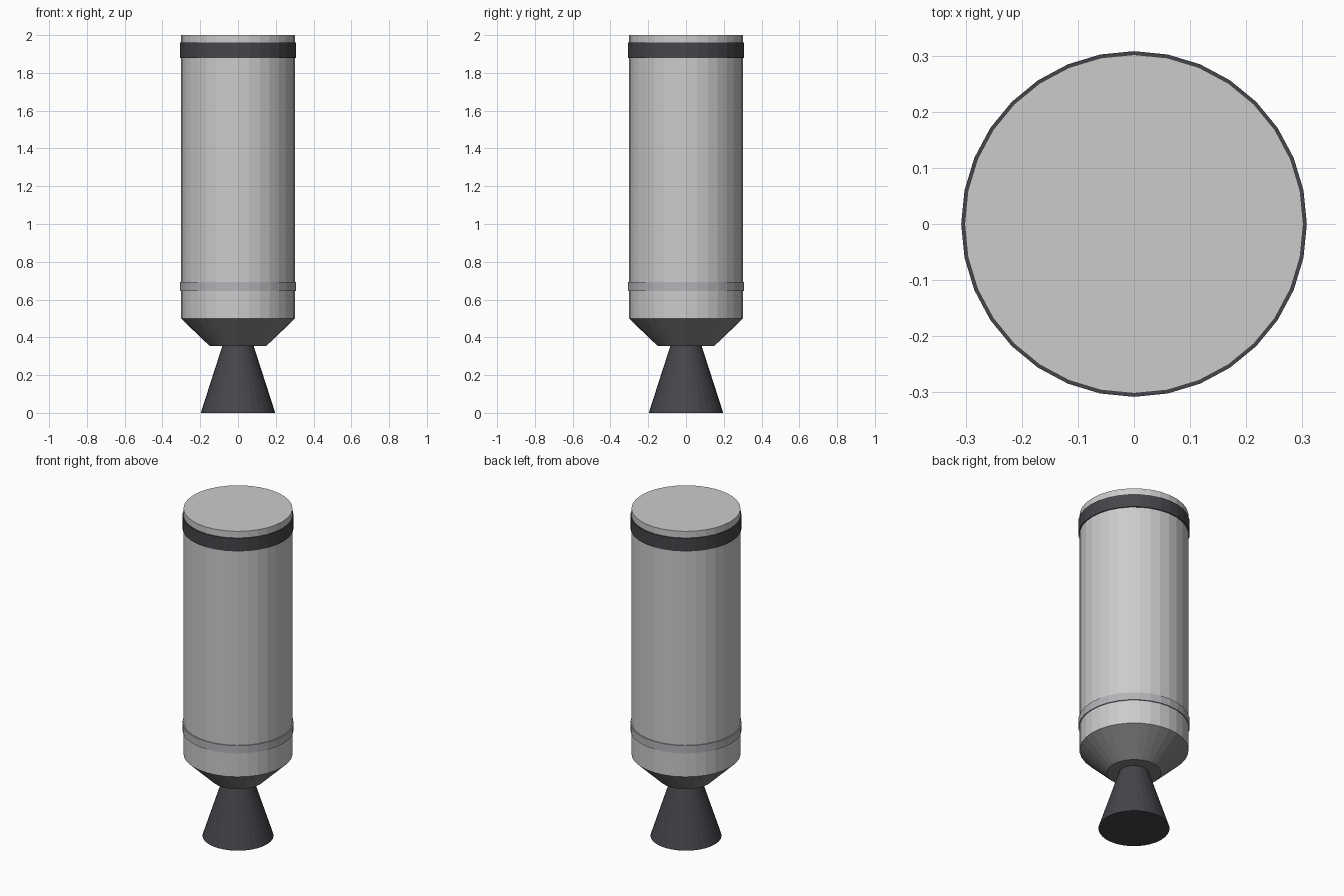
import bpy

if "Cube" in bpy.data.objects:
    bpy.data.objects.remove(bpy.data.objects["Cube"])

SIDES = 32


def material(name, rgb):
    mat = bpy.data.materials.new(name)
    mat.diffuse_color = (*rgb, 1)
    mat.use_nodes = True
    mat.node_tree.nodes["Principled BSDF"].inputs["Base Color"].default_value = mat.diffuse_color
    return mat


def section(name, z0, z1, r0, r1, mat=None):
    """Flat-shaded round section from z0 (radius r0) up to z1 (radius r1)."""
    bpy.ops.mesh.primitive_cone_add(vertices=SIDES, radius1=r0, radius2=r1,
                                    depth=z1 - z0, location=(0, 0, (z0 + z1) / 2))
    ob = bpy.context.object
    ob.name = name
    if mat:
        ob.data.materials.append(mat)
    return ob


dark = material("dark_metal", (0.06, 0.06, 0.07))
mid = material("mid_grey", (0.22, 0.22, 0.22))
band = material("band_grey", (0.45, 0.45, 0.48))

# Engine nozzle and tapered thrust section
section("engine_nozzle", 0.0, 0.354, 0.197, 0.083, dark)
section("thrust_cone", 0.354, 0.5, 0.15, 0.302, mid)

# Main tank
section("tank_body", 0.5, 2.0, 0.302, 0.302)

# Raised bands around the tank
section("lower_band", 0.646, 0.693, 0.308, 0.308, band)
section("upper_band", 1.88, 1.96, 0.308, 0.308, dark)
